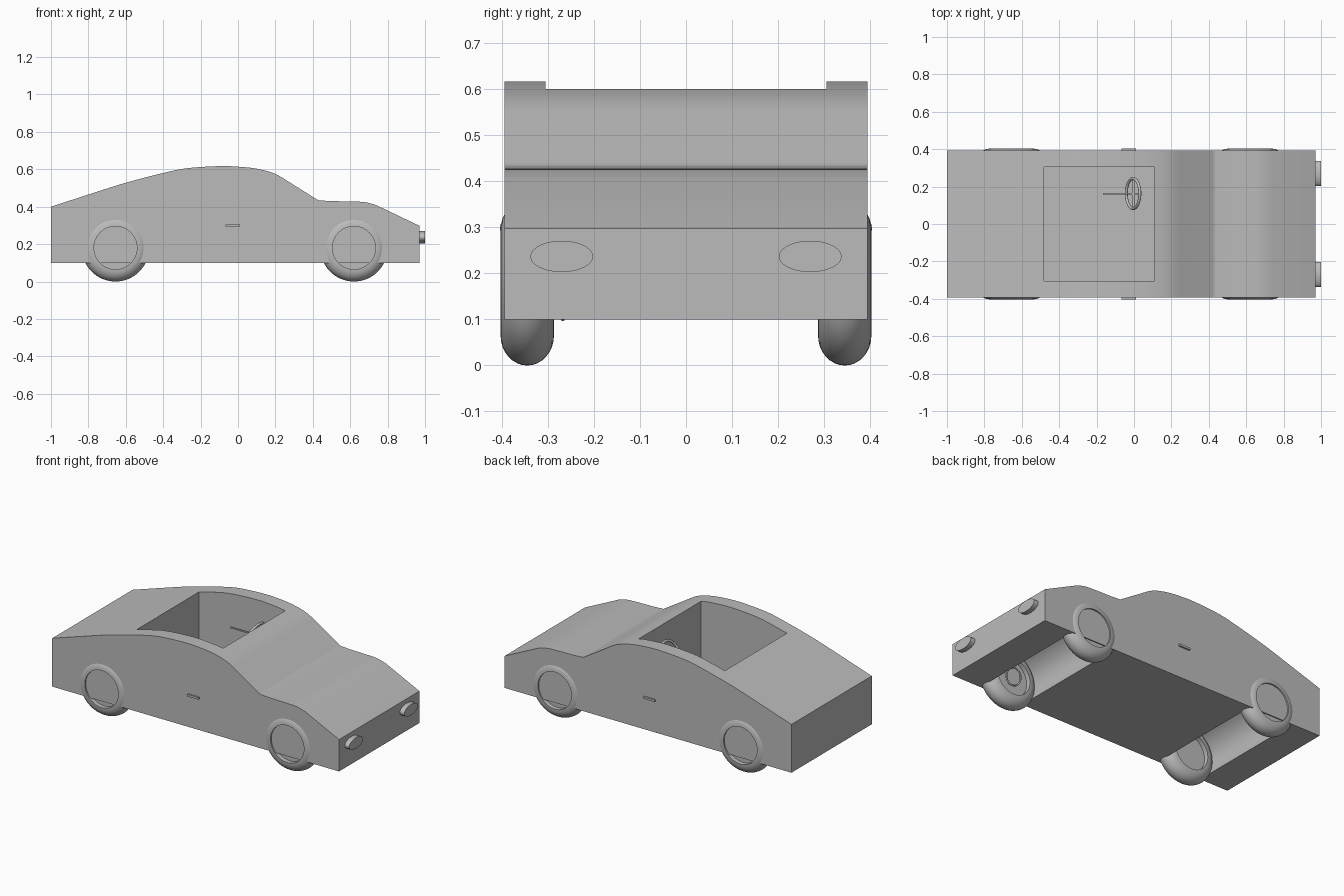
import bpy, bmesh, math
from mathutils import Matrix, Vector

if "Cube" in bpy.data.objects:
    bpy.data.objects.remove(bpy.data.objects["Cube"])

grey = bpy.data.materials.new("plain_grey")
grey.diffuse_color = (0.5, 0.5, 0.5, 1)
grey.use_nodes = True
grey.node_tree.nodes["Principled BSDF"].inputs["Base Color"].default_value = grey.diffuse_color


def finish(name, bm, angle=30):
    """Turn a bmesh into a named, shaded object."""
    bmesh.ops.recalc_face_normals(bm, faces=bm.faces)
    me = bpy.data.meshes.new(name)
    bm.to_mesh(me)
    bm.free()
    me.materials.append(grey)
    ob = bpy.data.objects.new(name, me)
    bpy.context.collection.objects.link(ob)
    smooth(ob, angle)
    return ob


def smooth(ob, angle=30):
    bpy.ops.object.select_all(action='DESELECT')
    ob.select_set(True)
    bpy.context.view_layer.objects.active = ob
    bpy.ops.object.shade_smooth_by_angle(angle=math.radians(angle))


def extrude_y(name, pts, y0, y1):
    """Extrude an x-z outline from y0 to y1."""
    bm = bmesh.new()
    face = bm.faces.new([bm.verts.new((x, y0, z)) for x, z in pts])
    ext = bmesh.ops.extrude_face_region(bm, geom=[face])
    moved = [v for v in ext["geom"] if isinstance(v, bmesh.types.BMVert)]
    bmesh.ops.translate(bm, verts=moved, vec=(0, y1 - y0, 0))
    return finish(name, bm)


def box(name, lo, hi):
    return extrude_y(name, [(lo[0], lo[2]), (hi[0], lo[2]),
                            (hi[0], hi[2]), (lo[0], hi[2])], lo[1], hi[1])


def circle(cx, cz, r, n=64):
    return [(cx + r * math.cos(math.tau * i / n),
             cz + r * math.sin(math.tau * i / n)) for i in range(n)]


def spline(pts, steps=5):
    """Smooth an outline through its points."""
    p = [pts[0]] + pts + [pts[-1]]
    out = []
    for i in range(1, len(p) - 2):
        a, b, c, d = (Vector(q) for q in p[i - 1:i + 3])
        for s in range(steps):
            t = s / steps
            out.append(tuple(0.5 * (2 * b + (c - a) * t + (2 * a - 5 * b + 4 * c - d) * t * t
                                    + (3 * b - a - 3 * c + d) * t ** 3)))
    return out + [pts[-1]]


def ring(name, centre, major, minor, rot):
    bm = bmesh.new()
    n, m = 40, 10
    rows = []
    for i in range(n):
        a = math.tau * i / n
        rows.append([bm.verts.new(((major + minor * math.cos(math.tau * j / m)) * math.cos(a),
                                   (major + minor * math.cos(math.tau * j / m)) * math.sin(a),
                                   minor * math.sin(math.tau * j / m))) for j in range(m)])
    for i in range(n):
        for j in range(m):
            bm.faces.new((rows[i][j], rows[(i + 1) % n][j],
                          rows[(i + 1) % n][(j + 1) % m], rows[i][(j + 1) % m]))
    bm.transform(Matrix.Translation(centre) @ rot)
    return finish(name, bm, 60)


# Body: one side profile extruded across the width
rear = spline([(-1, .4), (-.8, .465), (-.6, .528), (-.4, .58), (-.27, .606), (-.1, .617),
               (.0, .614), (.1, .603), (.2, .575), (.3, .515), (.42, .44)])
hood = spline([(.43, .434), (.5, .43), (.6, .428), (.68, .424), (.74, .408)])
body = extrude_y("body", rear + hood + [(.97, .298), (.97, .1), (-1, .1)], -.394, .394)

# Open roof and the two wheel tunnels
axles = (-.655, .62)
cutters = [box("cabin_cutter", (-.48, -.305, .14), (.11, .305, .8))]
cutters += [extrude_y("tunnel_cutter", circle(x, .18, .17), -.388, .388) for x in axles]
bpy.context.view_layer.objects.active = body
for c in cutters:
    mod = body.modifiers.new("cut", 'BOOLEAN')
    mod.operation, mod.solver, mod.object = 'DIFFERENCE', 'EXACT', c
    bpy.ops.object.modifier_apply(modifier=mod.name)
    bpy.data.objects.remove(c, do_unlink=True)
smooth(body)


# Wheels: rounded tyre with a shallow recess and flat hub disc on each side
def wheel(name, x, y):
    half = [(0, -.03), (.115, -.03), (.115, -.058)]
    half += [(.115 + .065 * math.sin(math.pi * i / 16), -.058 * math.cos(math.pi * i / 16))
             for i in range(1, 16)]
    half += [(.115, .058), (.115, .03), (0, .03)]
    bm = bmesh.new()
    vs = [bm.verts.new((r, d, 0)) for r, d in half]
    es = [bm.edges.new(p) for p in zip(vs, vs[1:])]
    bmesh.ops.spin(bm, geom=vs + es, cent=(0, 0, 0), axis=(0, 1, 0),
                   angle=math.tau, steps=64)
    bmesh.ops.remove_doubles(bm, verts=bm.verts, dist=1e-5)
    bm.transform(Matrix.Translation((x, y, .18)))
    return finish(name, bm)


for side, s in (("near", -1), ("far", 1)):
    for end, x in zip(("rear", "front"), axles):
        wheel(f"{side}_{end}_wheel", x, s * .345)
    # Door handles
    ys = sorted((s * .39, s * .404))
    box(f"{side}_door_handle", (-.066, ys[0], .293), (.01, ys[1], .306))
    # Oval headlights
    bm = bmesh.new()
    bmesh.ops.create_cone(bm, cap_ends=True, segments=48, radius1=1, radius2=1, depth=1)
    bm.transform(Matrix.Translation((.98, s * .27, .237))
                 @ Matrix.Diagonal((.04, .068, .034, 1)) @ Matrix.Rotation(math.pi / 2, 4, 'Y'))
    finish(f"{side}_headlight", bm)

# Steering wheel with crossbar and column
tilt = Matrix.Rotation(math.radians(-63), 4, 'Y')
ring("steering_wheel", (-.005, .163, .48), .08, .008, tilt)
box("steering_crossbar", (-.012, .085, .475), (.002, .241, .485))
column = box("steering_column", (-.165, .159, .475), (.03, .167, .483))
# Small ring inside the front wheel well
ring("axle_ring", (.65, -.255, .15), .05, .005, Matrix.Rotation(math.radians(75), 4, 'X'))
